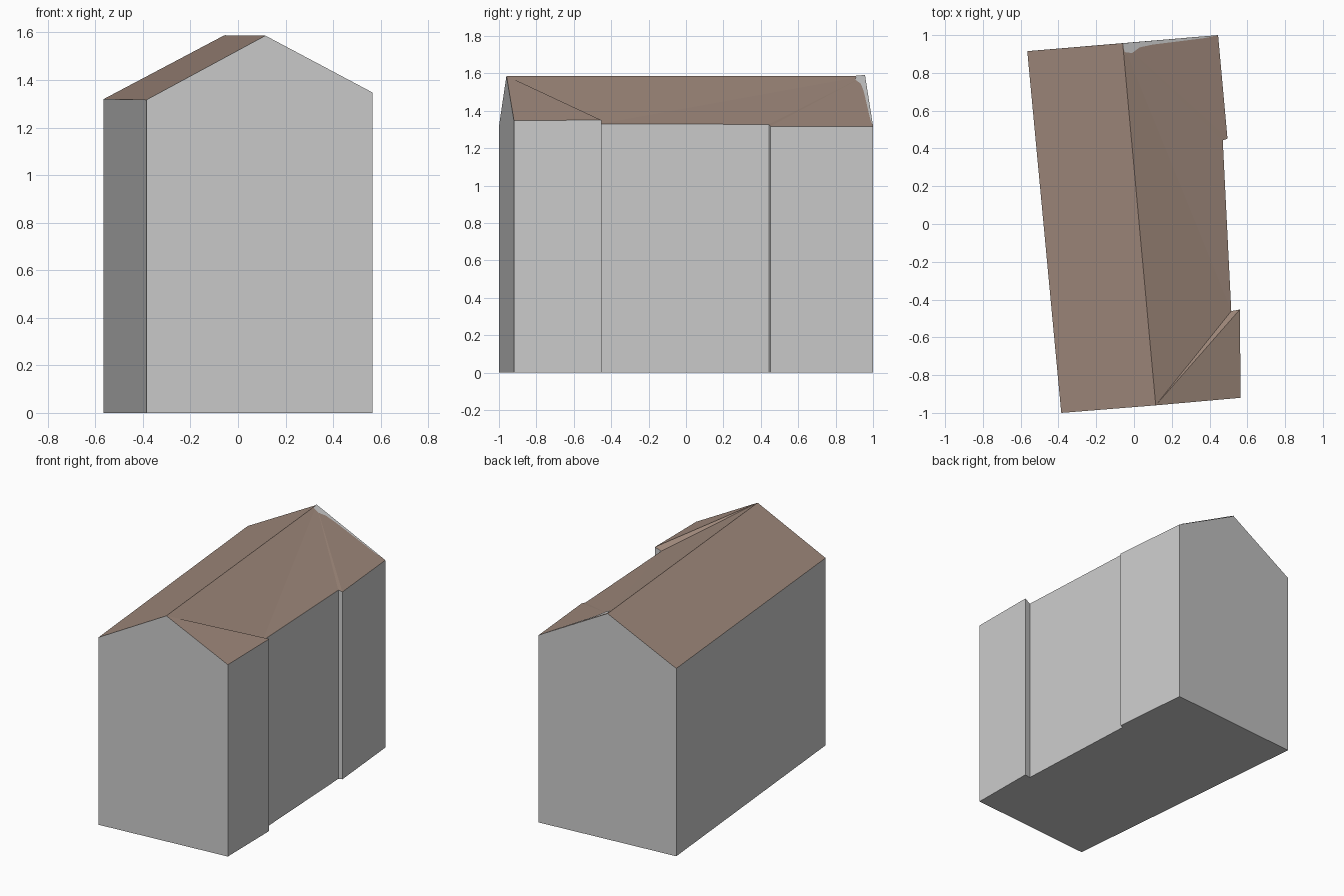
import bpy

if "Cube" in bpy.data.objects:
    bpy.data.objects.remove(bpy.data.objects["Cube"])

def material(name, color):
    m = bpy.data.materials.new(name)
    m.diffuse_color = (*color, 1)
    m.use_nodes = True
    m.node_tree.nodes["Principled BSDF"].inputs["Base Color"].default_value = m.diffuse_color
    return m

def make(name, verts, faces, mat):
    mesh = bpy.data.meshes.new(name)
    mesh.from_pydata(verts, [], faces)
    mesh.materials.append(mat)
    obj = bpy.data.objects.new(name, mesh)
    bpy.context.collection.objects.link(obj)
    return obj

wall_grey = material("wall grey", (0.6, 0.6, 0.6))
roof_brown = material("roof brown", (0.35, 0.25, 0.2))

# Eave outline, counter-clockwise from the front left corner (recess on the right)
eaves = [(-0.385, -1.0, 1.317), (0.565, -0.92, 1.348), (0.56, -0.453, 1.35),
         (0.515, -0.461, 1.33), (0.47, 0.443, 1.327), (0.495, 0.452, 1.317),
         (0.445, 1.0, 1.317), (-0.565, 0.915, 1.32)]
ridge = [(0.115, -0.96, 1.587), (-0.06, 0.957, 1.587)]
n = len(eaves)
R0, R1 = n, n + 1

# Walls with gables and floor
base = [(x, y, 0) for x, y, z in eaves]
verts = eaves + ridge + base
B = n + 2
faces = [[B + i for i in reversed(range(n))]]
for i in range(n):
    j = (i + 1) % n
    face = [B + i, B + j, j]
    if i == 0:
        face.append(R0)
    elif i == 6:
        face.append(R1)
    faces.append(face + [i])
make("walls", verts, faces, wall_grey)

# Roof: one left slope, right slope fanned to follow the stepped eave
make("roof", eaves + ridge,
     [(0, R0, R1, 7), (R0, 1, 2), (R0, 2, 3), (R0, 3, R1),
      (R1, 3, 4), (R1, 4, 5), (R1, 5, 6)], roof_brown)

# Thin ragged grey gable edging on the back of the right slope
outline = [(-0.06, 0.957), (-0.05, 0.91), (-0.01, 0.905), (0.03, 0.935),
           (0.1, 0.95), (0.38, 0.985), (0.445, 1.0)]
make("gable_edging",
     [(x, y, 1.591 - 0.535 * (x + 0.06 + 0.0913 * (y - 0.957))) for x, y in outline],
     [(0, 1, 2, 3), (0, 3, 4), (0, 4, 5, 6)], wall_grey)
